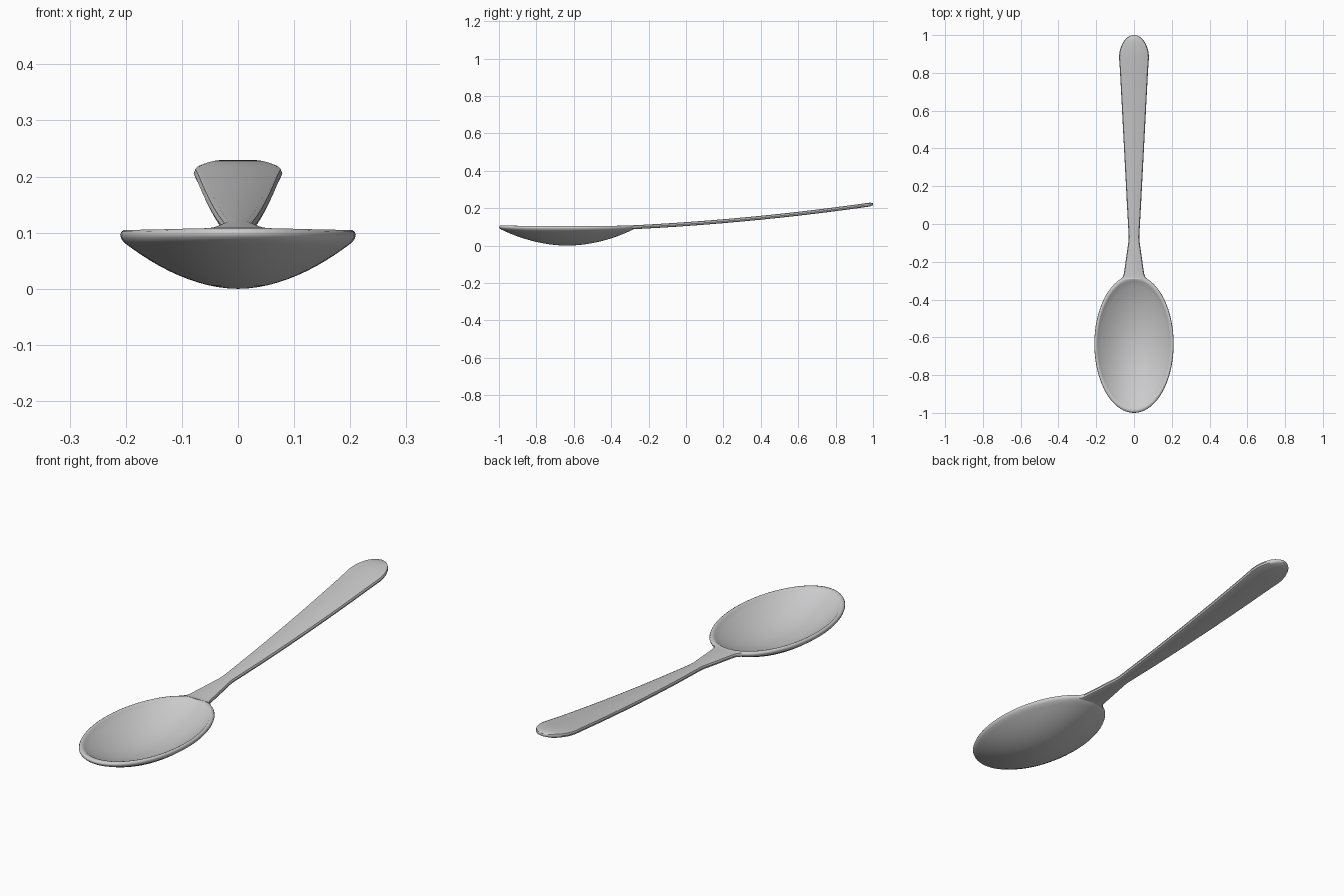
import bpy, bmesh, math

cube = bpy.data.objects.get("Cube")
if cube:
    bpy.data.objects.remove(cube, do_unlink=True)

steel = bpy.data.materials.new("brushed silver")
steel.use_nodes = True
colour = (0.6, 0.6, 0.61, 1)
steel.diffuse_color = colour
steel.node_tree.nodes["Principled BSDF"].inputs["Base Color"].default_value = colour


def finish(bm, name, angle):
    bmesh.ops.recalc_face_normals(bm, faces=bm.faces)
    mesh = bpy.data.meshes.new(name)
    bm.to_mesh(mesh)
    bm.free()
    obj = bpy.data.objects.new(name, mesh)
    mesh.materials.append(steel)
    bpy.context.collection.objects.link(obj)
    bpy.ops.object.select_all(action='DESELECT')
    obj.select_set(True)
    bpy.context.view_layer.objects.active = obj
    bpy.ops.object.shade_smooth_by_angle(angle=math.radians(angle))


def bridge(bm, a, b):
    n = len(a)
    for i in range(n):
        bm.faces.new((a[i], a[(i + 1) % n], b[(i + 1) % n], b[i]))


# Bowl: elliptical rings running up the outside, over the rim and down the inside
CENTRE, LENGTH, WIDTH, SIDES = -0.635, 0.365, 0.21, 72
steps = [i / 12 for i in range(1, 12)]
outer = [(r, 0.088 * r ** 1.9) for r in steps + [0.97]]
rim = [(0.99, 0.089), (1.0, 0.096), (0.99, 0.102), (0.965, 0.105), (0.935, 0.103)]
inner = [(0.915 * r, 0.018 + 0.08 * r ** 2) for r in reversed(steps + [1.0])]

bm = bmesh.new()
rings = []
for r, z in outer + rim + inner:
    ring = []
    for i in range(SIDES):
        a = math.tau * i / SIDES
        lift = 0.004 * r ** 4 * math.sin(a) ** 4      # both ends rise slightly
        ring.append(bm.verts.new((WIDTH * r * math.cos(a),
                                  CENTRE + LENGTH * r * math.sin(a), z + lift)))
    rings.append(ring)
for a, b in zip(rings, rings[1:]):
    bridge(bm, a, b)
for ring, z in ((rings[0], 0), (rings[-1], 0.018)):
    pole = bm.verts.new((0, CENTRE, z))
    for i in range(SIDES):
        bm.faces.new((ring[i], ring[(i + 1) % SIDES], pole))
finish(bm, "bowl", 60)

# Handle: bevelled cross-section swept along a gentle upward curve
stations = [(-0.29, 0.07), (-0.28, 0.059), (-0.265, 0.054), (-0.24, 0.05),
            (-0.16, 0.039), (-0.09, 0.029), (-0.065, 0.028), (-0.03, 0.03)]
stations += [(y / 10, 0.032 + 0.052 * y / 10) for y in range(1, 9)]
for i in range(13):
    a = math.pi / 2 * i / 12
    stations.append((0.88 + 0.12 * math.sin(a), 0.079 * max(math.cos(a), 0.03)))

bm = bmesh.new()
loops = []
for y, w in stations:
    z = 0.115 + 0.07 * y + 0.037 * y * y
    b = min(0.011, w * 0.8)
    t = 0.0105 if y < 0.98 else 0.0105 - 0.2 * (y - 0.98)
    half = [(w - b, -t), (w - 0.3 * b, -0.72 * t), (w, 0), (w - 0.3 * b, 0.72 * t), (w - b, t)]
    section = half + [(-x, h) for x, h in reversed(half)]
    loops.append([bm.verts.new((x, y, z + h)) for x, h in section])
for a, b in zip(loops, loops[1:]):
    bridge(bm, a, b)
bm.faces.new(loops[0])
bm.faces.new(loops[-1])
finish(bm, "handle", 40)
